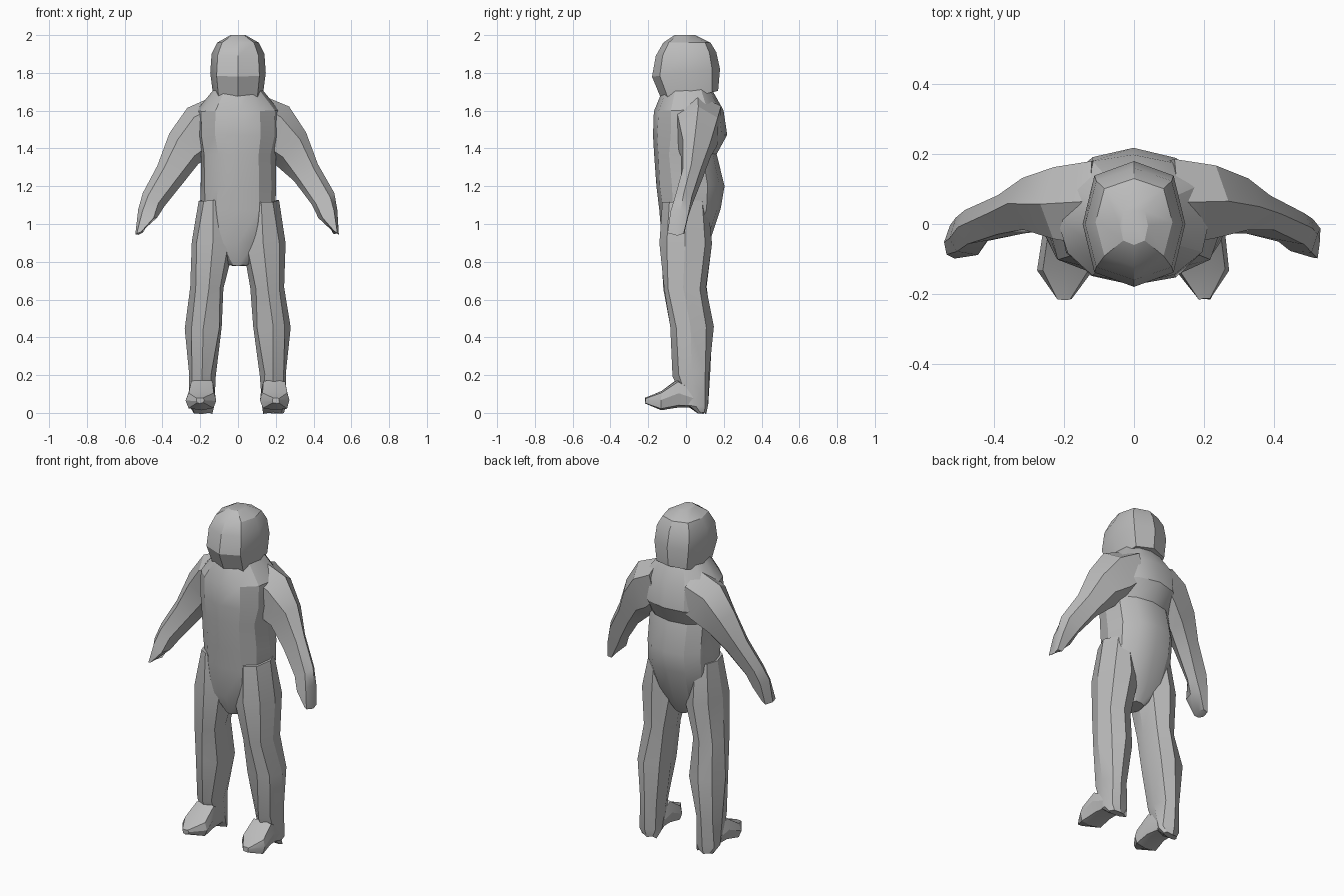
import bpy, bmesh, random
from math import cos, sin, pi, radians
from mathutils import Vector

default_cube = bpy.data.objects.get("Cube")
if default_cube:
    bpy.data.objects.remove(default_cube)

random.seed(4)
shade = (0.5, 0.5, 0.5, 1)
grey = bpy.data.materials.new("plain grey")
grey.use_nodes = True
grey.diffuse_color = shade
grey.node_tree.nodes["Principled BSDF"].inputs["Base Color"].default_value = shade


def soften(value, power):
    """Bend a circle coordinate towards a box."""
    return abs(value) ** power * (1 if value > 0 else -1)


def level(z, half, front, back, x=0, lean=0, tilt=0):
    """Section lying across a limb; lean lifts its outer edge, tilt its back edge."""
    centre = Vector((x, (front + back) / 2, z))
    across = Vector((cos(radians(lean)), 0, sin(radians(lean)))) * half
    return centre, across, Vector((0, (back - front) / 2, tilt))


def upright(y, half, bottom, top, x):
    """Section standing across a foot."""
    centre = Vector((x, y, (bottom + top) / 2))
    return centre, Vector((half, 0, 0)), Vector((0, 0, (top - bottom) / 2))


def loft(name, sections, sides, power, roughness=0, side=1):
    """Skin the sections into a closed, slightly irregular low-poly form."""
    bm = bmesh.new()
    loops = []
    for centre, across, along in sections:
        loop = []
        for i in range(sides):
            angle = 2 * pi * i / sides
            point = centre + across * soften(cos(angle), power) + along * soften(sin(angle), power)
            point += Vector([random.uniform(-roughness, roughness) for axis in "xyz"])
            point.x *= side
            loop.append(bm.verts.new(point))
        loops.append(loop)
    for lower, upper in zip(loops, loops[1:]):
        for i in range(sides):
            j = (i + 1) % sides
            bm.faces.new((lower[i], lower[j], upper[j], upper[i]))
    bm.faces.new(loops[0])
    bm.faces.new(loops[-1])
    bmesh.ops.recalc_face_normals(bm, faces=bm.faces)
    mesh = bpy.data.meshes.new(name)
    bm.to_mesh(mesh)
    bm.free()
    mesh.materials.append(grey)
    part = bpy.data.objects.new(name, mesh)
    bpy.context.collection.objects.link(part)
    bpy.ops.object.select_all(action="DESELECT")
    part.select_set(True)
    bpy.context.view_layer.objects.active = part
    bpy.ops.object.shade_smooth_by_angle(angle=radians(28))


# Torso, from the crotch to the neck
torso = [
    level(z=0.78, half=0.05, front=-0.08, back=0.06),
    level(z=0.9, half=0.17, front=-0.13, back=0.12),
    level(z=1.08, half=0.2, front=-0.14, back=0.18),
    level(z=1.2, half=0.2, front=-0.16, back=0.2),
    level(z=1.37, half=0.2, front=-0.17, back=0.16),
    level(z=1.47, half=0.22, front=-0.175, back=0.215),
    level(z=1.6, half=0.22, front=-0.17, back=0.2),
    level(z=1.71, half=0.13, front=-0.12, back=0.14),
]
loft("torso", torso, sides=12, power=0.9, roughness=0.004)

# Hooded head, its lower edge higher at the back
head = [
    level(z=1.67, half=0.13, front=-0.12, back=0.17, tilt=0.035),
    level(z=1.8, half=0.147, front=-0.18, back=0.18, tilt=0.02),
    level(z=1.9, half=0.14, front=-0.16, back=0.16, tilt=0.01),
    level(z=1.96, half=0.11, front=-0.12, back=0.13),
    level(z=2, half=0.04, front=-0.06, back=0.05),
]
loft("head", head, sides=8, power=0.75)

# Arm, from inside the shoulder to the fingertips
arm = [
    level(x=0.1, z=1.55, half=0.13, front=-0.08, back=0.2, lean=75),
    level(x=0.19, z=1.49, half=0.15, front=-0.06, back=0.18, lean=60),
    level(x=0.28, z=1.4, half=0.11, front=-0.03, back=0.14, lean=45),
    level(x=0.36, z=1.27, half=0.08, front=-0.03, back=0.09, lean=35),
    level(x=0.45, z=1.13, half=0.065, front=-0.06, back=0.04, lean=30),
    level(x=0.48, z=1.05, half=0.055, front=-0.09, back=0.02, lean=25),
    level(x=0.52, z=0.95, half=0.02, front=-0.1, back=0, lean=-20),
]

# Leg, from the hip to the heel
leg = [
    level(x=0.13, z=1.12, half=0.08, front=-0.12, back=0.11),
    level(x=0.135, z=0.9, half=0.115, front=-0.135, back=0.13),
    level(x=0.16, z=0.66, half=0.09, front=-0.12, back=0.105),
    level(x=0.18, z=0.45, half=0.1, front=-0.085, back=0.14),
    level(x=0.19, z=0.2, half=0.07, front=-0.07, back=0.12),
    level(x=0.19, z=0.04, half=0.07, front=0, back=0.11),
    level(x=0.19, z=0, half=0.05, front=0.06, back=0.11),
]

# Foot, from the ankle to the pointed toe
foot = [
    upright(y=0.05, x=0.19, half=0.06, bottom=0.03, top=0.12),
    upright(y=-0.04, x=0.19, half=0.07, bottom=0.03, top=0.18),
    upright(y=-0.13, x=0.195, half=0.08, bottom=0.015, top=0.115),
    upright(y=-0.215, x=0.2, half=0.02, bottom=0.05, top=0.08),
]

for side, word in ((1, "left"), (-1, "right")):
    loft(word + "_arm", arm, sides=6, power=0.85, roughness=0.007, side=side)
    loft(word + "_leg", leg, sides=8, power=0.9, roughness=0.008, side=side)
    loft(word + "_foot", foot, sides=8, power=0.55, roughness=0.003, side=side)
